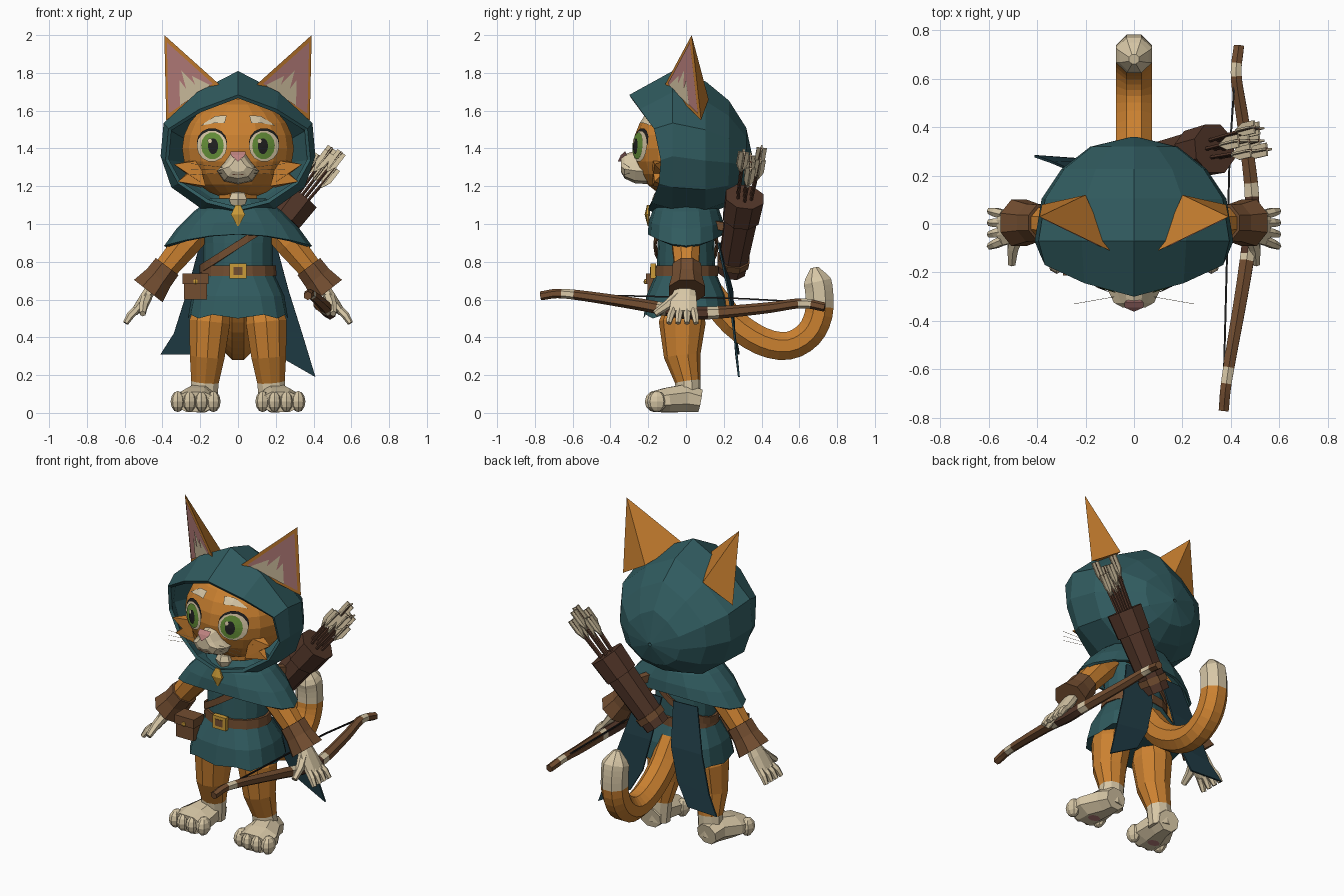
import bpy, bmesh
from math import sin, cos, pi, sqrt, copysign
from mathutils import Vector, Matrix

cube = bpy.data.objects.get("Cube")
if cube:
    bpy.data.objects.remove(cube, do_unlink=True)


def material(name, r, g, b):
    m = bpy.data.materials.new(name)
    m.use_nodes = True
    m.diffuse_color = (r, g, b, 1)
    shader = m.node_tree.nodes["Principled BSDF"]
    shader.inputs["Base Color"].default_value = (r, g, b, 1)
    shader.inputs["Roughness"].default_value = 0.9
    return m


teal = material("teal cloth", .03, .105, .115)
dark_teal = material("dark teal cloth", .014, .045, .06)
orange = material("orange fur", .6, .22, .03)
cream = material("cream fur", .68, .57, .38)
brown = material("brown leather", .17, .075, .03)
dark_brown = material("dark brown leather", .085, .037, .022)
pink = material("pink skin", .5, .22, .21)
green = material("green iris", .13, .28, .04)
black = material("near black", .015, .015, .015)
gold = material("gold", .6, .33, .04)


def finish(name, bm, mat, thick=0):
    bmesh.ops.recalc_face_normals(bm, faces=bm.faces[:])
    me = bpy.data.meshes.new(name)
    bm.to_mesh(me)
    bm.free()
    me.materials.append(mat)
    ob = bpy.data.objects.new(name, me)
    bpy.context.scene.collection.objects.link(ob)
    if thick:
        mod = ob.modifiers.new("thickness", "SOLIDIFY")
        mod.thickness, mod.offset = thick, 0
    return ob


def loft(name, rings, mat, caps=True, closed=True, thick=0):
    bm = bmesh.new()
    vs = [[bm.verts.new(p) for p in ring] for ring in rings]
    n = len(vs[0])
    for a, b in zip(vs, vs[1:]):
        for i in range(n if closed else n - 1):
            j = (i + 1) % n
            bm.faces.new((a[i], a[j], b[j], b[i]))
    if caps:
        bm.faces.new(vs[0])
        bm.faces.new(vs[-1])
    return finish(name, bm, mat, thick)


def tube(name, pts, radii, mat, n=8, ref=(1, 0, 0)):
    """Sweep an n-gon along pts; each radius is a number or a (ref, side) pair."""
    pts = [Vector(p) for p in pts]
    rings = []
    for i, p in enumerate(pts):
        d = (pts[min(i + 1, len(pts) - 1)] - pts[max(i - 1, 0)]).normalized()
        u = Vector(ref)
        u = (u - d * u.dot(d)).normalized()
        v = d.cross(u)
        r = radii[i] if isinstance(radii, list) else radii
        a, b = r if isinstance(r, tuple) else (r, r)
        k = 1 / cos(pi / n)
        angles = [pi / n + 2 * pi * j / n for j in range(n)]
        rings.append([p + u * (a * k * cos(t)) + v * (b * k * sin(t)) for t in angles])
    return loft(name, rings, mat)


def blob(name, loc, size, mat, seg=10, rows=6):
    bm = bmesh.new()
    mx = Matrix.Translation(loc) @ Matrix.Diagonal((*size, 1))
    bmesh.ops.create_uvsphere(bm, u_segments=seg, v_segments=rows, radius=1, matrix=mx)
    return finish(name, bm, mat)


def box(name, loc, size, mat):
    bm = bmesh.new()
    mx = Matrix.Translation(loc) @ Matrix.Diagonal((*size, 1))
    bmesh.ops.create_cube(bm, size=1, matrix=mx)
    return finish(name, bm, mat)


def solid(name, verts, faces, mat):
    bm = bmesh.new()
    vs = [bm.verts.new(v) for v in verts]
    for f in faces:
        bm.faces.new([vs[i] for i in f])
    return finish(name, bm, mat)


def paint(ob, mat, rule):
    ob.data.materials.append(mat)
    for f in ob.data.polygons:
        if rule(f.center):
            f.material_index = len(ob.data.materials) - 1


def oval(rx, ry, z, power=1, n=16):
    """Horizontal ring, squarer for lower power; z is a number or a function of angle and index."""
    ring = []
    for i in range(n):
        t = 2 * pi * i / n
        x, y = (copysign(abs(c)**power, c) for c in (cos(t), sin(t)))
        ring.append((rx * x, ry * y, z(t, i) if callable(z) else z))
    return ring


def smooth(pts, k=6):
    """Catmull-Rom samples through pts."""
    p = [Vector(q) for q in pts]
    p = [2 * p[0] - p[1]] + p + [2 * p[-1] - p[-2]]
    out = []
    for a, b, c, d in zip(p, p[1:], p[2:], p[3:]):
        for i in range(k):
            t = i / k
            out.append(b + (c - a) * t / 2 + (a - b * 2.5 + c * 2 - d / 2) * t**2
                       + (b * 1.5 - a / 2 - c * 1.5 + d / 2) * t**3)
    return out + [p[-2]]


def mirrored(half):
    return half + [(-x, y, z) for x, y, z in half[-2:0:-1]]


# Hood: rim at the face, then shrinking rings towards the back
halves = [[(0, -.295, 1.675), (.2, -.24, 1.6), (.36, -.165, 1.5), (.375, -.13, 1.34),
           (.31, -.14, 1.22), (.16, -.18, 1.12), (0, -.2, 1.08)]]
shape = [(0, .42), (.21, .31), (.385, .15), (.4, -.02), (.345, -.18), (.19, -.29), (0, -.32)]
for y, s, zc in [(-.07, 1, 1.38), (.1, .93, 1.355), (.22, .73, 1.34), (.31, .44, 1.32), (.35, .02, 1.31)]:
    halves.append([(x * s, y, zc + z * s) for x, z in shape])
loft("hood", [mirrored(h) for h in halves], teal, caps=False, thick=.02)

# Head and face
HC, HR = (0, -.02, 1.4), (.3, .26, .27)
blob("head", HC, HR, orange, 18, 12)
tube("neck", [(0, -.03, 1.02), (0, -.03, 1.2)], .1, orange)
blob("chest_fur", (0, -.13, 1.13), (.055, .05, .05), cream, 6, 4)


def decal(name, pts, mat, off):
    """Thin plate of (x, z) points laid over the front of the head."""
    def on_head(x, z):
        q = max(0, 1 - (x / HR[0])**2 - ((z - HC[2]) / HR[2])**2)
        return (x, HC[1] - HR[1] * sqrt(q) - off, z)
    n = len(pts)
    mid = (sum(p[0] for p in pts) / n, sum(p[1] for p in pts) / n)
    solid(name, [on_head(*p) for p in pts] + [on_head(*mid)],
          [(i, (i + 1) % n, n) for i in range(n)], mat)


def disc(name, x, z, rx, rz, mat, off, n=14):
    decal(name, [(x + rx * cos(2 * pi * i / n), z + rz * sin(2 * pi * i / n)) for i in range(n)], mat, off)


for s, side in ((1, "left"), (-1, "right")):
    disc(side + "_eyelid", s * .138, 1.433, .08, .075, black, .005)
    disc(side + "_eye", s * .138, 1.412, .08, .083, cream, .009)
    disc(side + "_iris", s * .135, 1.414, .06, .072, green, .013)
    disc(side + "_pupil", s * .132, 1.412, .027, .042, black, .017)
    disc(side + "_eye_glint", s * .132 - .018, 1.44, .012, .014, cream, .02, 6)
    decal(side + "_brow", [(s * .06, 1.575), (s * .12, 1.572), (s * .2, 1.52), (s * .12, 1.535), (s * .07, 1.535)],
          cream, .008)
    for k, dz in enumerate((.045, -.045)):
        tube(f"{side}_cheek_tuft_{k}", [(s * .2, -.13, 1.27 + dz / 3), (s * (.335 - .02 * k), -.165, 1.27 + dz)],
             [(.05, .06), .002], orange, 4, (0, 1, 0))
    for k in range(3):
        tube(f"{side}_whisker_{k}", [(s * .08, -.3, 1.3 - .015 * k), (s * .25, -.33, 1.32 - .03 * k)],
             .0006, cream, 3, (0, 1, 0))
    # Ears: hollow-faced wedges with an inner plate and fur tufts
    T, A, B, D = (Vector((s * x, y, z)) for x, y, z in
                  ((.39, .03, 2.0), (.1, -.11, 1.74), (.38, .08, 1.55), (.2, .12, 1.66)))
    solid(side + "_ear", (T, A, B, D), [(0, 1, 2), (0, 1, 3), (0, 2, 3), (1, 2, 3)], orange)
    nrm = (A - T).cross(B - T).normalized() * s
    mid = (T + A + B) / 3
    t, a, b = (mid + (p - mid) * .84 + nrm * .005 for p in (T, A, B))
    solid(side + "_inner_ear", (t, a, b), [(0, 1, 2)], pink)
    for k, h in enumerate((.3, .48, .36)):
        p, q = a.lerp(b, .05 + .2 * k), a.lerp(b, .33 + .2 * k)
        tip = a.lerp(b, .22 + .18 * k).lerp(t, h)
        solid(f"{side}_ear_tuft_{k}", [v + nrm * (.003 + .001 * k) for v in (p, q, tip)], [(0, 1, 2)], cream)

# Muzzle: one faceted wedge under the nose
snout = [(0, 1.39), (.04, 1.375), (.075, 1.325), (.115, 1.28), (.075, 1.225), (0, 1.21)]
loft("muzzle", [mirrored([(x * s, y, 1.32 + (z - 1.32) * s) for x, z in snout])
                for y, s in ((-.18, 1), (-.27, .95), (-.325, .72), (-.345, .4))], cream)
solid("nose", [(-.04, -.322, 1.385), (.04, -.322, 1.385), (.038, -.345, 1.365), (0, -.362, 1.33),
               (-.038, -.345, 1.365), (0, -.3, 1.33)],
      [(0, 1, 2, 4), (4, 2, 3), (0, 4, 3, 5), (1, 2, 3, 5), (0, 1, 5)], pink)
box("mouth", (0, -.332, 1.262), (.06, .008, .006), dark_brown)

# Tunic with a jagged hem, belt, buckle, strap and pouch
profile = [(.265, .225, lambda t, i: .5 + .02 * (i % 2), .7), (.245, .21, .62, .75), (.185, .155, .75, 1),
           (.185, .15, .9, 1), (.2, .14, 1.0, 1), (.13, .11, 1.08, 1)]
loft("tunic", [oval(*p) for p in profile], teal)
loft("belt", [oval(.205, .17, .725), oval(.2, .168, .78)], brown)
box("buckle", (0, -.173, .752), (.09, .03, .08), gold)
box("buckle_centre", (0, -.186, .752), (.05, .01, .042), brown)
strap = [(.198 * cos(pi * i / 12), .165 * sin(pi * i / 12)) for i in range(24)]
loft("shoulder_strap", [[(x, y, .89 + .65 * x + dz) for x, y in strap] for dz in (-.022, .022)],
     brown, caps=False, thick=.012)
box("pouch", (-.225, -.16, .66), (.12, .09, .12), brown)
box("pouch_flap", (-.225, -.163, .71), (.135, .1, .055), brown)
blob("pouch_button", (-.225, -.215, .695), (.014, .01, .014), gold, 6, 4)

# Capelet, pendant and split back cape
cape = [(.14, .13, 1.13, 0), (.23, .17, 1.06, .01), (.32, .19, .97, .04), (.385, .195, .88, .065)]
loft("capelet", [oval(rx, ry, lambda t, i, z=z, k=k: z + k * sin(t)**2) for rx, ry, z, k in cape],
     teal, caps=False, thick=.015)
tube("leaf_pendant", [(0, -.2, 1.1), (0, -.205, 1.05), (0, -.2, .99)],
     [(.014, .006), (.037, .012), (.004, .003)], gold, 6)
for s, lift, side in ((1, 0, "left"), (-1, .12, "right")):
    rows = [[(.04, .18, .9), (.2, .17, .9)], [(.07, .245, .65), (.27, .225, .64)],
            [(.12, .255, .45), (.34, .255, .42)], [(.2, .265, .31), (.41, .28, .19 + lift)]]
    loft(side + "_cape_tail", [[(s * x, y, z) for x, y, z in r] for r in rows], dark_teal,
         caps=False, closed=False, thick=.01)

# Limbs
for s, side in ((1, "left"), (-1, "right")):
    leg = tube(side + "_leg", [(s * .13, -.01, .6), (s * .15, -.02, .48), (s * .163, -.02, .3),
                               (s * .175, .01, .165), (s * .185, .015, .04)],
               [.08, (.108, .118), (.092, .092), (.073, .065), (.073, .06)], orange, 10)
    paint(leg, cream, lambda c: c.z < .16)
    tube(side + "_foot", [(s * .195, .075, .064), (s * .2, 0, .078), (s * .222, -.1, .068), (s * .225, -.18, .058)],
         [(.065, .06), (.08, .074), (.11, .065), (.112, .054)], cream)
    for k in range(4):
        blob(f"{side}_toe_{k}", (s * (.13 + .063 * k), -.172 + .012 * abs(k - 1.5), .06),
             (.038, .052, .056), cream, 8)
    solid(side + "_sole_pad", [(s * (.22 + .04 * cos(t)), -.09 + .03 * sin(t), .001)
                               for t in (pi * i / 4 for i in range(8))], [range(8)], pink)
    Y = (0, 1, 0)
    tube(side + "_arm", [(s * .17, 0, 1.0), (s * .27, 0, .9), (s * .41, .005, .73)], [.065, .075, .06], orange, 8, Y)
    tube(side + "_cuff", [(s * .375, .005, .775), (s * .42, .005, .715), (s * .475, .005, .645)],
         [.075, .078, .096], brown, 8, Y)
    tube(side + "_palm", [(s * .445, 0, .68), (s * .49, -.01, .61), (s * .55, -.015, .53)],
         [(.045, .03), (.066, .03), (.075, .02)], cream, 8, Y)
    for k in range(4):
        y = -.068 + .036 * k
        tube(f"{side}_finger_{k}", [(s * .54, y, .545), (s * .57, y * 1.2, .515), (s * .595, y * 1.35, .475)],
             [.018, .018, .013], cream, 6, Y)
    tube(side + "_thumb", [(s * .48, -.04, .62), (s * .5, -.1, .57), (s * .505, -.165, .525)],
         [.026, .022, .015], cream, 6)

# Tail
tail_path = smooth([(0, .13, .63), (0, .25, .48), (0, .4, .38), (0, .54, .355), (0, .65, .415),
                    (0, .702, .52), (0, .705, .64), (0, .69, .72)], 3)
tail = tube("tail", tail_path + [(0, .68, .77)], [.074] * (len(tail_path) - 1) + [.06, .02], orange)
paint(tail, cream, lambda c: c.z > .58 and c.y > .5)

# Quiver and arrows
base, top = Vector((.03, .24, .75)), Vector((.33, .31, 1.14))
axis = (top - base).normalized()
tube("quiver", [base, top], [.072, .09], dark_brown, 8, (0, 1, 0))
for f, g, mat, part in ((.1, .18, brown, "lower"), (.72, 1.01, dark_brown, "upper")):
    tube(part + "_quiver_band", [base.lerp(top, f), base.lerp(top, g)], [.08 + .02 * f, .08 + .02 * g],
         mat, 8, (0, 1, 0))
tube("quiver_strap", [(.12, .12, 1.0), (.2, .25, .98)], .022, brown, 4, (0, 0, 1))
e1 = Vector((0, 1, 0)).cross(axis).normalized()
e2 = axis.cross(e1)
for k in range(7):
    t = 2 * pi * k / 6
    out = (e1 * cos(t) + e2 * sin(t)) * (.045 if k < 6 else 0)
    start, end = top + out * .8 - axis * .1, top + out * 1.2 + axis * (.24 + .04 * (k % 3))
    tube(f"arrow_{k}", [start, end], .007, dark_brown, 5, (0, 1, 0))
    for j, r in enumerate(((.027, .004), (.004, .027))):
        tube(f"arrow_{k}_feather_{j}", [end - axis * .13, end - axis * .08, end], [(.004, .004), r, r],
             cream, 4, (0, 1, 0))

# Bow and string
bow_path = smooth([(.37, -.77, .62), (.385, -.63, .63), (.45, -.25, .575), (.48, -.03, .535),
                   (.485, .14, .53), (.45, .42, .555), (.422, .61, .58), (.433, .735, .56)], 8)
bow = tube("bow", bow_path, [.02 + .011 * (1 - abs(p.y) / .8) for p in bow_path], brown, 6)
paint(bow, cream, lambda c: .6 < abs(c.y) < .66 or .11 < abs(c.y) < .16)
paint(bow, dark_brown, lambda c: abs(c.y) < .11)
tube("bowstring", [(.368, -.74, .63), (.395, .3, .605), (.42, .66, .585)], .004, black, 4)
